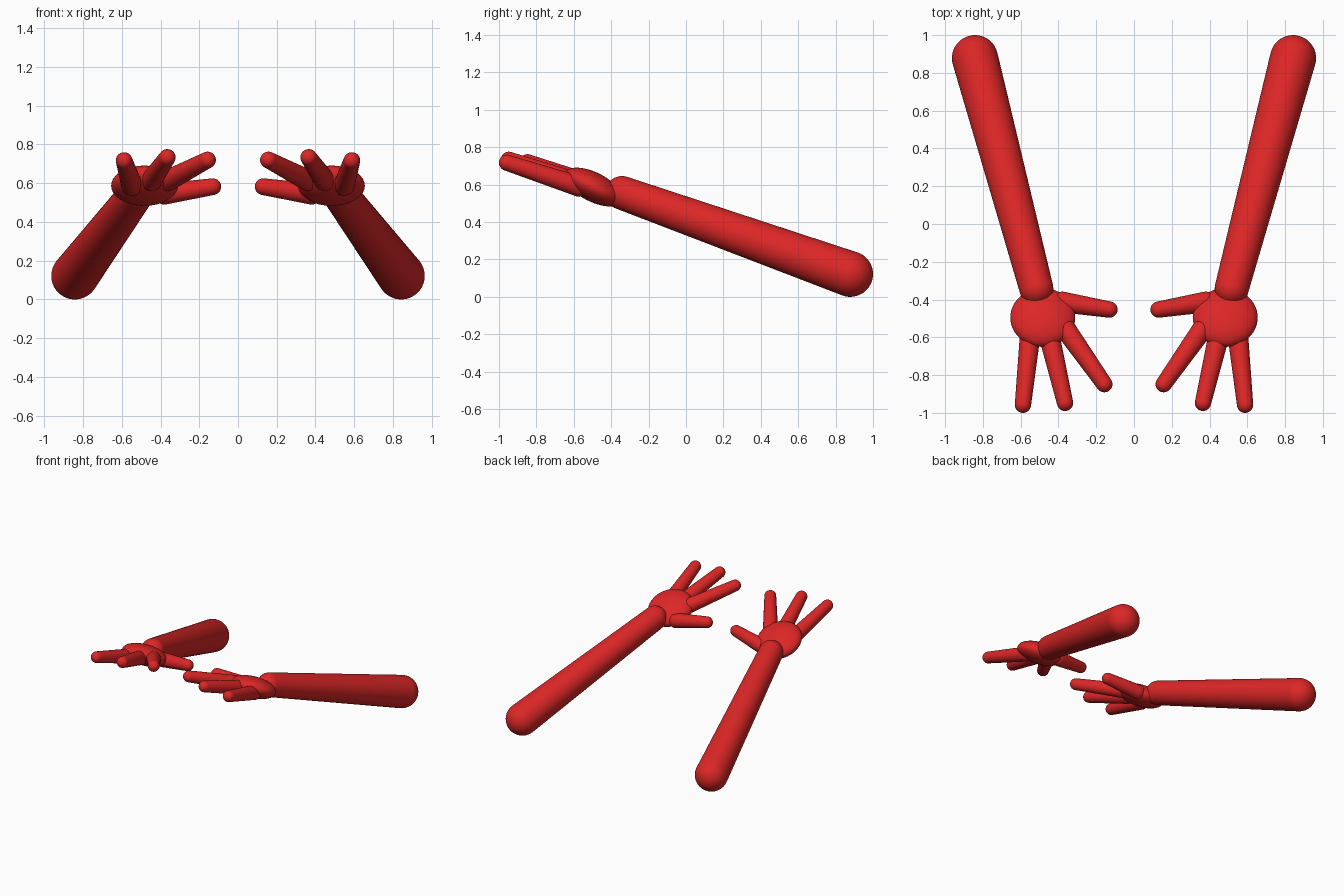
import bpy, math
from mathutils import Vector, Matrix

if "Cube" in bpy.data.objects:
    bpy.data.objects.remove(bpy.data.objects["Cube"])

red = bpy.data.materials.new("red")
red.diffuse_color = (0.716, 0.0194, 0.0194, 1)
red.use_nodes = True
red.node_tree.nodes["Principled BSDF"].inputs["Base Color"].default_value = red.diffuse_color


def finish(obj, name):
    obj.name = name
    obj.data.materials.append(red)
    obj.data.shade_smooth()
    return obj


def tapered_capsule(name, p0, r0, p1, r1, sides=32, steps=8):
    """Round-ended tapering limb from p0 to p1."""
    p0, p1 = Vector(p0), Vector(p1)
    length = (p1 - p0).length
    tilt = math.asin((r0 - r1) / length)  # keeps the side tangent to both end caps
    profile = []
    for i in range(1, steps + 1):
        a = -math.pi / 2 + (math.pi / 2 + tilt) * i / steps
        profile.append((r0 * math.cos(a), r0 * math.sin(a)))
    for i in range(steps):
        a = tilt + (math.pi / 2 - tilt) * i / steps
        profile.append((r1 * math.cos(a), length + r1 * math.sin(a)))
    verts = [(r * math.cos(math.tau * k / sides), r * math.sin(math.tau * k / sides), z)
             for r, z in profile for k in range(sides)]
    faces = [(j * sides + k, j * sides + (k + 1) % sides,
              (j + 1) * sides + (k + 1) % sides, (j + 1) * sides + k)
             for j in range(len(profile) - 1) for k in range(sides)]
    # close both poles
    n = len(verts)
    verts += [(0, 0, -r0), (0, 0, length + r1)]
    top = n - sides
    for k in range(sides):
        faces.append((n, (k + 1) % sides, k))
        faces.append((n + 1, top + k, top + (k + 1) % sides))
    mesh = bpy.data.meshes.new(name)
    mesh.from_pydata(verts, [], faces)
    rot = (p1 - p0).to_track_quat('Z', 'Y').to_matrix().to_4x4()
    mesh.transform(Matrix.Translation(p0) @ rot)
    mesh.update()
    obj = bpy.data.objects.new(name, mesh)
    bpy.context.collection.objects.link(obj)
    return finish(obj, name)


# finger: base point, tip point
fingers = {
    "outer_finger": ((0.548, -0.57, 0.59), (0.588, -0.957, 0.717)),
    "middle_finger": ((0.447, -0.60, 0.615), (0.365, -0.947, 0.733)),
    "inner_finger": ((0.36, -0.56, 0.615), (0.157, -0.848, 0.72)),
    "thumb": ((0.38, -0.413, 0.545), (0.13, -0.453, 0.582)),
}

for side, s in (("left", 1), ("right", -1)):
    def at(p):
        return (s * p[0], p[1], p[2])

    # arm
    tapered_capsule(side + "_arm", at((0.842, 0.878, 0.122)), 0.122,
                    at((0.517, -0.342, 0.556)), 0.09, 48, 12)
    # flattened palm, tipped upward at the front
    bpy.ops.mesh.primitive_uv_sphere_add(segments=48, ring_count=24, radius=1,
                                         location=at((0.483, -0.495, 0.587)),
                                         rotation=(math.radians(-27), 0, 0))
    palm = finish(bpy.context.object, side + "_palm")
    palm.scale = (0.172, 0.17, 0.078)
    # fingers and thumb
    for name, (base, tip) in fingers.items():
        tapered_capsule(side + "_" + name, at(base), 0.055, at(tip), 0.043)
